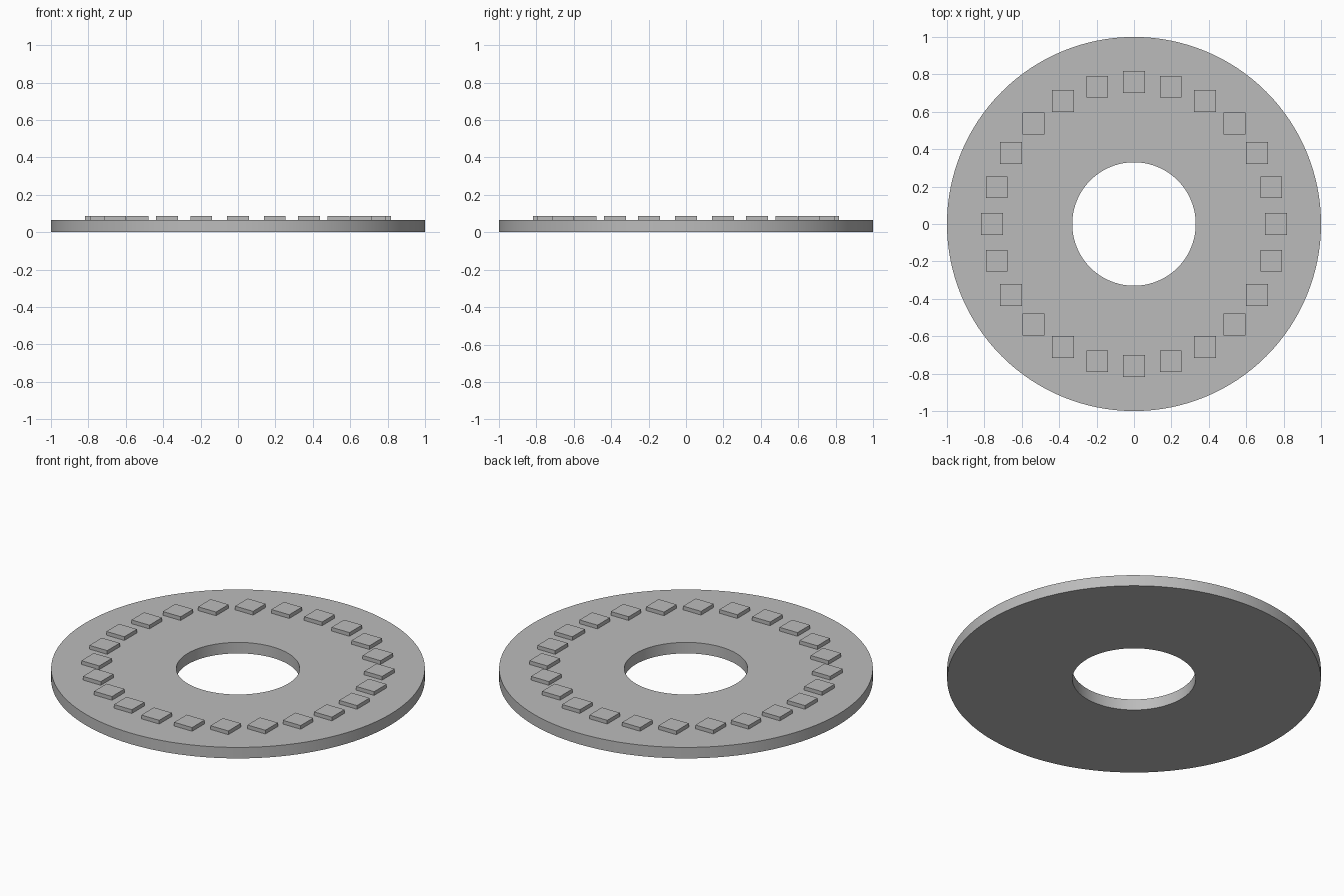
import bpy, bmesh
from math import cos, sin, tau
from mathutils import Matrix

OUTER, HOLE, THICK = 1.0, 0.33, 0.065
PAD, PAD_TOP, PAD_RING, PADS = 0.117, 0.087, 0.76, 24
SEGMENTS = 128

cube = bpy.data.objects.get("Cube")
if cube:
    bpy.data.objects.remove(cube, do_unlink=True)

# Plain grey finish
grey = bpy.data.materials.new("plain grey")
grey.use_nodes = True
grey.diffuse_color = (0.5, 0.5, 0.5, 1)
grey.node_tree.nodes["Principled BSDF"].inputs["Base Color"].default_value = grey.diffuse_color


def finish(name, bm):
    bmesh.ops.recalc_face_normals(bm, faces=bm.faces)
    mesh = bpy.data.meshes.new(name)
    bm.to_mesh(mesh)
    bm.free()
    mesh.materials.append(grey)
    obj = bpy.data.objects.new(name, mesh)
    bpy.context.collection.objects.link(obj)
    return obj


# Flat ring: a rectangular section joined all the way round
bm = bmesh.new()
section = [(HOLE, 0), (OUTER, 0), (OUTER, THICK), (HOLE, THICK)]
loops = [[bm.verts.new((r * cos(tau * i / SEGMENTS), r * sin(tau * i / SEGMENTS), z))
          for r, z in section] for i in range(SEGMENTS)]
for i, here in enumerate(loops):
    after = loops[(i + 1) % SEGMENTS]
    for j in range(4):
        k = (j + 1) % 4
        bm.faces.new((here[j], after[j], after[k], here[k]))
ring = finish("ring_plate", bm)
bpy.ops.object.select_all(action="DESELECT")
ring.select_set(True)
bpy.context.view_layer.objects.active = ring
bpy.ops.object.shade_smooth_by_angle()

# Square raised pads, all aligned with the axes
for i in range(PADS):
    a = tau * i / PADS
    bm = bmesh.new()
    height = PAD_TOP - THICK
    place = Matrix.Translation((PAD_RING * cos(a), PAD_RING * sin(a), THICK + height / 2))
    bmesh.ops.create_cube(bm, size=1, matrix=place @ Matrix.Diagonal((PAD, PAD, height, 1)))
    finish(f"raised_pad_{i + 1}", bm)
